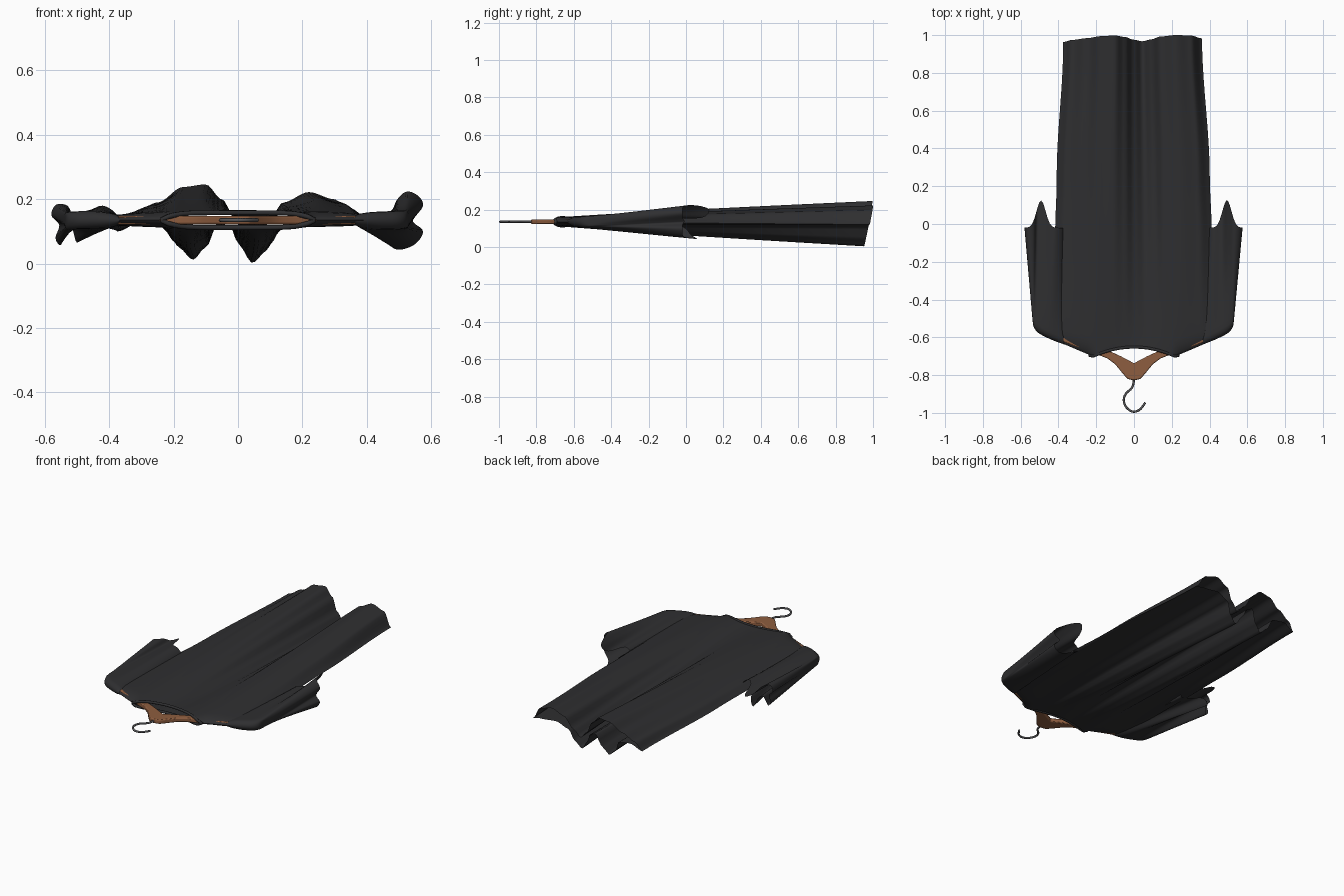
import bpy, bmesh, math
from mathutils import Vector

if "Cube" in bpy.data.objects:
    bpy.data.objects.remove(bpy.data.objects["Cube"])

ZC = 0.135  # mid height of the lying garment


def material(name, rgb):
    m = bpy.data.materials.new(name)
    m.diffuse_color = (*rgb, 1)
    m.use_nodes = True
    m.node_tree.nodes["Principled BSDF"].inputs["Base Color"].default_value = m.diffuse_color
    return m


CLOTH = material("black_cloth", (0.028, 0.028, 0.030))
WOOD = material("brown_wood", (0.27, 0.11, 0.05))
METAL = material("grey_metal", (0.10, 0.10, 0.105))


def spline(pts, t, closed=False):
    """Catmull-Rom point at t in 0..1 along 2D points."""
    n = len(pts)
    f = t * (n if closed else n - 1)
    i = int(f) if closed else min(int(f), n - 2)
    s = f - i
    get = (lambda k: pts[k % n]) if closed else (lambda k: pts[max(0, min(n - 1, k))])
    a, b, c, d = (Vector(get(i + k)) for k in (-1, 0, 1, 2))
    return 0.5 * (2 * b + (c - a) * s + (2 * a - 5 * b + 4 * c - d) * s * s
                  + (3 * b - 3 * c + d - a) * s ** 3)


def profile(pts, x):
    """Smooth height at x through sorted (x, z) points."""
    for (x0, z0), (x1, z1) in zip(pts, pts[1:]):
        if x <= x1:
            s = max(0, (x - x0) / (x1 - x0))
            return z0 + (z1 - z0) * s * s * (3 - 2 * s)
    return pts[-1][1]


def loft(name, rings):
    """Skin a list of closed rings into an open cloth tube."""
    bm = bmesh.new()
    rows = [[bm.verts.new(p) for p in r] for r in rings]
    n = len(rows[0])
    for a, b in zip(rows, rows[1:]):
        for i in range(n):
            j = (i + 1) % n
            bm.faces.new((a[i], a[j], b[j], b[i]))
    bmesh.ops.remove_doubles(bm, verts=bm.verts, dist=0.0004)
    bmesh.ops.recalc_face_normals(bm, faces=bm.faces)
    return finish(name, bm, CLOTH, 60)


def finish(name, bm, mat, angle):
    me = bpy.data.meshes.new(name)
    bm.to_mesh(me)
    bm.free()
    ob = bpy.data.objects.new(name, me)
    bpy.context.collection.objects.link(ob)
    me.materials.append(mat)
    bpy.context.view_layer.objects.active = ob
    ob.select_set(True)
    bpy.ops.object.shade_smooth_by_angle(angle=math.radians(angle))
    ob.select_set(False)
    return ob


def tube(name, pts, radius, mat, closed=False):
    cu = bpy.data.curves.new(name, 'CURVE')
    cu.dimensions = '3D'
    cu.bevel_depth = radius
    cu.bevel_resolution = 2
    cu.use_fill_caps = True
    sp = cu.splines.new('POLY')
    sp.points.add(len(pts) - 1)
    for p, co in zip(sp.points, pts):
        p.co = (*co, 1)
        p.radius = 1
    sp.use_cyclic_u = closed
    sp.use_smooth = True
    cu.materials.append(mat)
    ob = bpy.data.objects.new(name, cu)
    bpy.context.collection.objects.link(ob)


# garment body: neck and shoulder line at one end, wavy hem at the other
HEM_TOP = [(-.375, .10), (-.33, .15), (-.25, .19), (-.17, .238), (-.10, .246), (-.05, .20),
           (0, .12), (.045, .075), (.09, .12), (.14, .19), (.22, .222), (.30, .20), (.36, .12)]
HEM_BOTTOM = [(-.375, .10), (-.30, .13), (-.22, .12), (-.185, .05), (-.14, .012), (-.10, .05),
              (-.06, .13), (-.02, .11), (0, .06), (.045, .002), (.09, .04), (.12, .11),
              (.20, .14), (.30, .13), (.36, .12)]
WIDTH = [(0, .42), (.35, .415), (.55, .405), (1, .3675)]


def shoulder_y(x):
    x = abs(x)
    if x < .22:
        return -.65 - .05 * (x / .22) ** 2
    return -.70 + .085 * (x - .22) / .20


def roundness(v):
    return math.sqrt(min(1, v / .035))


def body_point(u, v, side):
    hx = u * .3675 - .0075
    hz = profile(HEM_TOP if side > 0 else HEM_BOTTOM, hx)
    x = u * profile(WIDTH, v) - .0075 * v
    edge = math.sqrt(max(0, 1 - u * u)) ** .5
    blend = max(0, min(1, (abs(x) - .20) / .04))
    open_h = .025 * ((1 - blend) + blend * roundness(v))
    z = ZC + (hz - ZC) * v ** .9 + side * open_h * edge * (1 - v)
    y0, y1 = shoulder_y(x), 1 - .2 * (.245 - hz) + .008 * u
    return x, y0 + (y1 - y0) * v, z


N = 144
steps = [0, .003, .008, .017, .03] + [.05 + .95 * i / 22 for i in range(23)]
rings = []
for v in steps:
    ring = []
    for i in range(N):
        s = 2 * i / N
        side = 1 if s < 1 else -1
        k = s if s < 1 else 2 - s
        u = .7 * (1 - 2 * k) + .3 * math.cos(math.pi * k)
        ring.append(body_point(u, v, side))
    rings.append(ring)
loft("garment_body", rings)

# collar rim round the neck opening
xs = [-.235 + .47 * i / 24 for i in range(25)]
upper = [(x, shoulder_y(x) - .002, ZC + .023 * (1 - abs(x / .24) ** 6)) for x in xs]
lower = [(x, y, 2 * ZC - z) for x, y, z in reversed(upper)]
tube("collar_rim", upper + lower, .008, CLOTH, True)

# sleeves: flat at the shoulder, crumpled at the open cuff
CUFFS = {
    "sleeve_right": (1, [(.575, .18), (.56, .21), (.525, .224), (.495, .20), (.47, .155), (.42, .155),
                         (.395, .125), (.45, .10), (.47, .06), (.50, .043), (.55, .06), (.575, .10),
                         (.545, .128), (.55, .145)]),
    "sleeve_left": (-1, [(.58, .15), (.565, .183), (.53, .18), (.51, .15), (.47, .16), (.42, .18),
                         (.375, .15), (.37, .105), (.44, .12), (.475, .11), (.50, .065), (.515, .11),
                         (.53, .115), (.55, .058), (.567, .08), (.555, .12)]),
}
SHOULDER = [(.36, -.638), (.41, -.62), (.46, -.598), (.50, -.575), (.523, -.545), (.53, -.50)]
for name, (side, cuff) in CUFFS.items():
    rings = []
    for v in [0, .004, .012, .03, .06] + [.1 + .9 * i / 14 for i in range(15)]:
        ring = []
        for i in range(64):
            a = 2 * math.pi * i / 64
            top = spline(SHOULDER, .5 + .5 * math.cos(a))
            cx, cz = spline(cuff, i / 64, True)
            tip = math.exp(-((cx - .492) / .034) ** 2)
            cy = -.02 + (.145 if cz > ZC else .08) * tip
            h = math.copysign(abs(math.sin(a)) ** .5, math.sin(a)) * .028 * roundness(v)
            x = top.x + (cx - top.x) * v + (.008 * (1 - v) if side < 0 else 0)
            y = top.y + (cy - top.y) * v
            z = ZC + h * (1 - v) + (cz - ZC) * v
            ring.append((side * x, y, z))
        rings.append(ring)
    loft(name, rings)

# wooden hanger: extruded, bevelled outline mirrored across the middle
half = [(.035, -.82), (.065, -.785), (.10, -.742), (.14, -.712), (.20, -.688), (.32, -.645),
        (.45, -.592), (.46, -.57), (.44, -.56), (.30, -.612), (.20, -.648), (.14, -.668), (.07, -.70)]
outline = [(0, -.828)] + half + [(0, -.737)] + [(-x, y) for x, y in reversed(half)]
bm = bmesh.new()
face = bm.faces.new([bm.verts.new((x, y, ZC - .013)) for x, y in outline])
ext = bmesh.ops.extrude_face_region(bm, geom=[face])
bmesh.ops.translate(bm, vec=(0, 0, .026), verts=[g for g in ext["geom"] if isinstance(g, bmesh.types.BMVert)])
bmesh.ops.recalc_face_normals(bm, faces=bm.faces)
hanger = finish("wooden_hanger", bm, WOOD, 40)
bev = hanger.modifiers.new("rounded_edges", 'BEVEL')
bev.width = .005
bev.segments = 2

# wire hook
hook = [(0, -.80), (-.003, -.845), (-.015, -.872), (-.042, -.897), (-.054, -.93), (-.043, -.967),
        (-.008, -.993), (.03, -.983), (.06, -.945)]
tube("wire_hook", [(*spline(hook, i / 40), ZC) for i in range(41)], .006, METAL)
